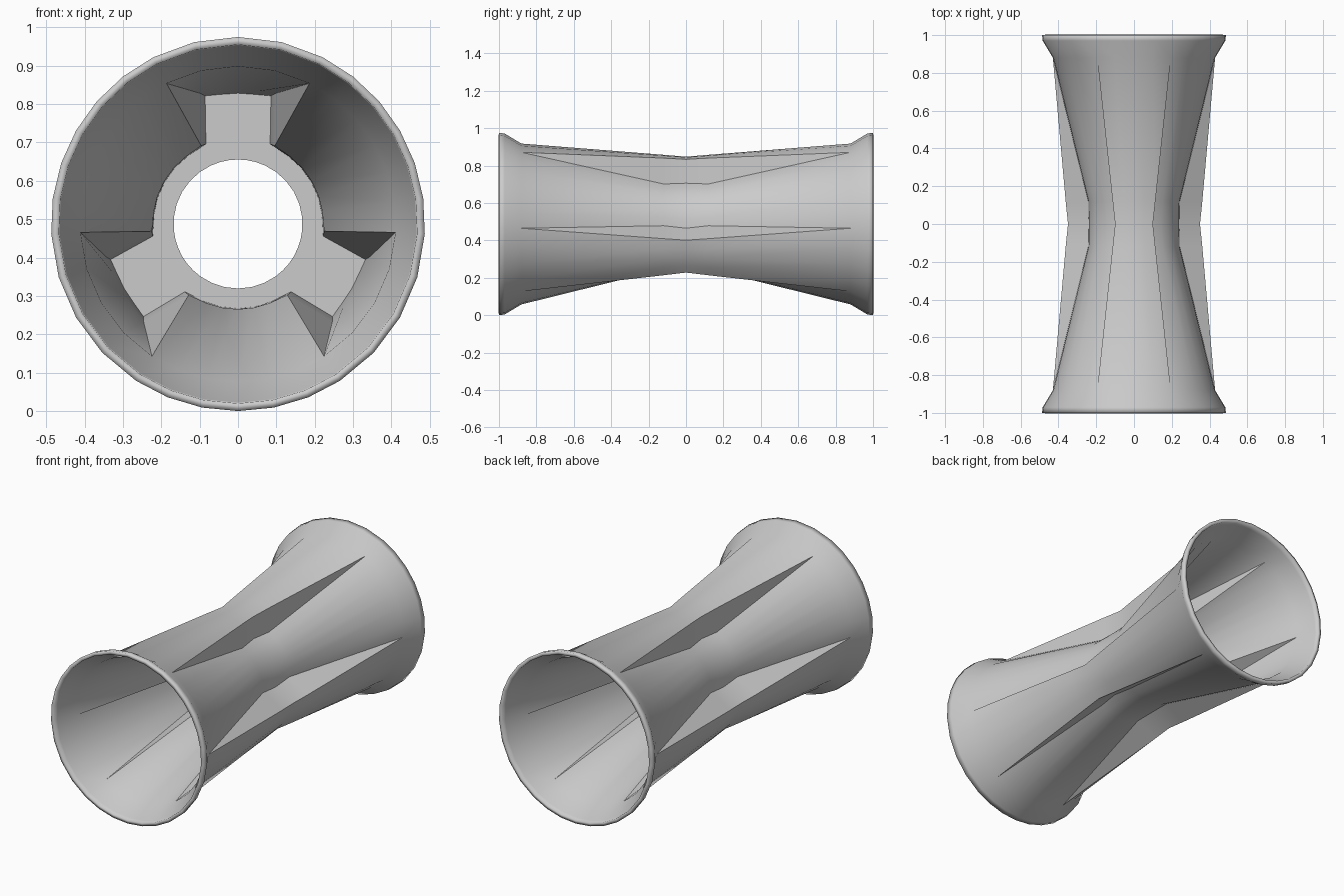
import bpy, bmesh, math

cube = bpy.data.objects.get("Cube")
if cube:
    bpy.data.objects.remove(cube, do_unlink=True)

mat = bpy.data.materials.new("light grey")
mat.use_nodes = True
GREY = (0.6, 0.6, 0.6, 1)
mat.diffuse_color = GREY
mat.node_tree.nodes["Principled BSDF"].inputs["Base Color"].default_value = GREY

CENTRE_Z = 0.4875
FIN_SEGS, GAP_SEGS = 4, 6

# distance from the waist, tube radius, rib radius, rib half width
STATIONS = [
    (0.0, 0.24, 0.36, 0.10),
    (0.12, 0.242, 0.37, 0.113),
    (0.88, 0.43, 0.43, 0.195),
    (0.97, 0.484, 0.484, 0.2195),
    (1.0, 0.4875, 0.4875, 0.221),
]


def section(tube_r, rib_r, width):
    """Outline of one cross-section as (angle, radius), three ribs around."""
    pts = []
    top, foot = math.asin(width / rib_r), math.asin(width / tube_r)
    for k in range(3):
        c = math.radians(90 + 120 * k)
        for i in range(FIN_SEGS + 1):
            pts.append((c - top + 2 * top * i / FIN_SEGS, rib_r))
        gap = math.radians(120) - 2 * foot
        for i in range(GAP_SEGS + 1):
            pts.append((c + foot + gap * i / GAP_SEGS, tube_r))
    return pts


def add_loop(bm, pts, y):
    return [bm.verts.new((r * math.cos(a), y, CENTRE_Z + r * math.sin(a))) for a, r in pts]


def bridge(bm, a, b):
    n = len(a)
    for i in range(n):
        j = (i + 1) % n
        bm.faces.new((a[i], b[i], b[j], a[j]))


def finish(bm, name):
    mesh = bpy.data.meshes.new(name)
    bm.to_mesh(mesh)
    bm.free()
    mesh.materials.append(mat)
    ob = bpy.data.objects.new(name, mesh)
    bpy.context.collection.objects.link(ob)
    bpy.ops.object.select_all(action='DESELECT')
    ob.select_set(True)
    bpy.context.view_layer.objects.active = ob
    bpy.ops.object.shade_smooth_by_angle(angle=math.radians(30))
    return ob


# Flared tube with three hollow ribs across the waist
bm = bmesh.new()
rows = [(-y, t, r, w) for y, t, r, w in reversed(STATIONS[1:])] + STATIONS
loops = [add_loop(bm, section(t, r, w), y) for y, t, r, w in rows]
for a, b in zip(loops, loops[1:]):
    bridge(bm, a, b)
bmesh.ops.remove_doubles(bm, verts=bm.verts[:], dist=0.0005)
shell = finish(bm, "flared_tube")
wall = shell.modifiers.new("wall", 'SOLIDIFY')
wall.thickness = 0.02
wall.offset = -1

# Waist plate closing the ribs and narrowing the bore
bm = bmesh.new()
outer = [(a, r - 0.01) for a, r in section(*STATIONS[0][1:])]
inner = [(a, 0.168) for a, r in outer]
ring = [add_loop(bm, p, y) for p, y in
        ((outer, -0.012), (outer, 0.012), (inner, 0.012), (inner, -0.012))]
for i in range(4):
    bridge(bm, ring[i], ring[(i + 1) % 4])
bmesh.ops.remove_doubles(bm, verts=bm.verts[:], dist=0.0005)
bmesh.ops.recalc_face_normals(bm, faces=bm.faces[:])
finish(bm, "waist_plate")
